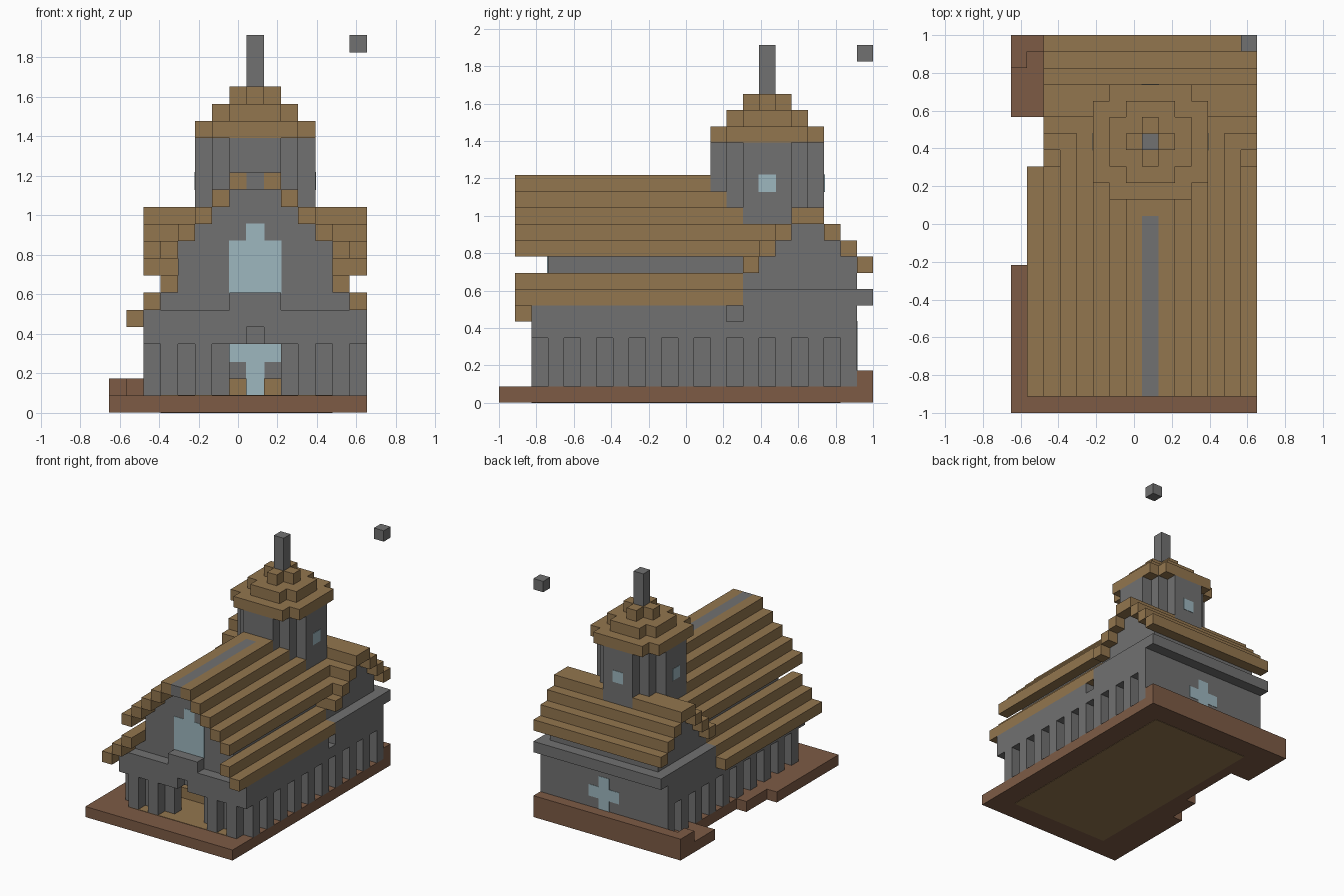
import bpy
import bmesh
from mathutils import Matrix, Vector

if "Cube" in bpy.data.objects:
    bpy.data.objects.remove(bpy.data.objects["Cube"], do_unlink=True)

U = 2 / 23                      # size of one block
NX, NY = 15, 23                 # grid cells in x and y
MID, LAST = 8, 14               # centre column, last column


def material(name, color):
    m = bpy.data.materials.new(name)
    m.use_nodes = True
    rgba = (*color, 1)
    m.diffuse_color = rgba
    m.node_tree.nodes["Principled BSDF"].inputs["Base Color"].default_value = rgba
    return m


STONE = material("grey stone", (0.165, 0.165, 0.165))
WOOD = material("tan wood", (0.29, 0.18, 0.077))
EARTH = material("brown earth", (0.205, 0.105, 0.06))
GLASS = material("pale glass", (0.337, 0.474, 0.521))


def span(v):
    return v if isinstance(v, tuple) else (v, v)


def part(name, mat, cells, grow=0.0):
    """One object from boxes given as inclusive cell ranges (x, y, z)."""
    bm = bmesh.new()
    for cell in cells:
        ranges = [span(v) for v in cell]
        lo = Vector([r[0] for r in ranges])
        hi = Vector([r[1] + 1 for r in ranges])
        mid = ((lo + hi) / 2 - Vector((NX / 2, NY / 2, 0))) * U
        size = (hi - lo) * U + Vector((grow, grow, grow))
        bmesh.ops.create_cube(bm, size=1, matrix=Matrix.Translation(mid) @ Matrix.Diagonal((*size, 1)))
    mesh = bpy.data.meshes.new(name)
    bm.to_mesh(mesh)
    bm.free()
    mesh.materials.append(mat)
    obj = bpy.data.objects.new(name, mesh)
    bpy.context.scene.collection.objects.link(obj)
    return obj


def both(cells):
    """Cells plus their mirror across the centre column, kept on the grid."""
    out = list(cells)
    for x, y, z in cells:
        a, b = span(x)
        if 2 * MID - a <= LAST:
            out.append(((2 * MID - b, 2 * MID - a), y, z))
    return out


def disc(rows, z):
    """Stepped round plan: half widths listed from the centre row outward."""
    return [((MID - h, MID + h), (16 - d, 16 + d), z) for d, h in enumerate(rows)]


# Ground slab, notched on one side, and the raised rear edge
ground = part("ground_slab", EARTH, [((2, 14), (0, 22), 0), ((0, 1), (18, 22), 0),
                                     (1, (0, 11), 0), (0, (0, 8), 0)])
for v in ground.data.vertices:
    v.co.z = max(v.co.z, 0.003)
part("ground_rear_edge", EARTH, [((0, 14), 22, 1), (0, 21, 1)])
floor = part("floor", WOOD, [((3, 12), (2, 20), 0)])
for v in floor.data.vertices:
    if v.co.z > U / 2:
        v.co.z += 0.003

# Lower walls: recessed plane, alternating pillars, lintel band
part("side_inner_walls", STONE, both([(3, (3, 20), (1, 5))]))
part("side_pillars", STONE, both([(2, y, (1, 3)) for y in range(3, 22, 2)]))
part("side_lintels", STONE, both([(2, (2, 21), 4), (2, (2, 13), 5), (2, (15, 21), 5)]))
part("front_inner_wall", STONE, both([((3, 6), 3, (1, 3))]) + [((3, 13), 3, (4, 6))])
part("front_pillars", STONE, both([(x, 2, (1, 3)) for x in (3, 5)]))
part("front_lintel", STONE, both([((2, 7), 2, 4)]) + [((2, 14), 2, 5)])
part("front_balcony", STONE, [((7, 9), 2, 6)])
part("back_wall", STONE, [((2, 14), 21, (1, 6)), ((3, 13), 21, (7, 8))])
part("pews", WOOD, both([((4, 7), y, 1) for y in (6, 9, 12)]))

# Nave gable and upper side walls
part("front_gable", STONE, [((4, 12), 3, (7, 9))] +
     [((z - 5, 21 - z), 3, z) for z in range(10, 14)])
part("clerestory", STONE, both([(4, (3, 15), (7, 9))]))

# Nave roofs, stepping up one block per row
part("aisle_roof", WOOD, both([(z - 4, (1, 14), z) for z in (5, 6, 7)]))
ends = {9: 15, 10: 16, 11: 14, 12: 13, 13: 12}
part("nave_roof", WOOD, both([(z - 6, (1, end), z) for z, end in ends.items()]) + [(MID, 12, 13)])
part("nave_ridge", STONE, [(MID, (1, 11), 13)])

# Transept: cornice, stepped gables, stepped roof
part("cornice", STONE, [((2, 14), 22, 6)] + both([(2, (15, 21), 6)]))
part("transept_gables", STONE, both([(3, (15, 21), 7)] +
     [(3, (z + 8, 29 - z), z) for z in (8, 9, 10)]))
part("transept_roof", WOOD, [((2, 14), y, z) for z in range(8, 12) for y in (z + 7, 30 - z)])

# Tower with stepped cap and spire
part("tower", STONE, disc((3, 3, 2, 1), (9, 15)))
part("tower_eave", WOOD, disc((3, 3, 3, 2), 16))
part("tower_cap", WOOD, disc((2, 2, 1), 17) + disc((1, 0), 18))
part("spire", STONE, [(MID, 16, (19, 21))])
part("floating_block", STONE, [(14, 22, 21)])

# Glass set slightly proud of the walls
part("front_window", GLASS, [((7, 9), 3, (7, 9)), (MID, 3, 10)], grow=0.006)
part("back_cross_window", GLASS, [(MID, 21, (1, 4)), ((7, 9), 21, 3)], grow=0.006)
part("tower_windows", GLASS, [(5, 16, 13), (11, 16, 13), (MID, 19, 13)], grow=0.006)
